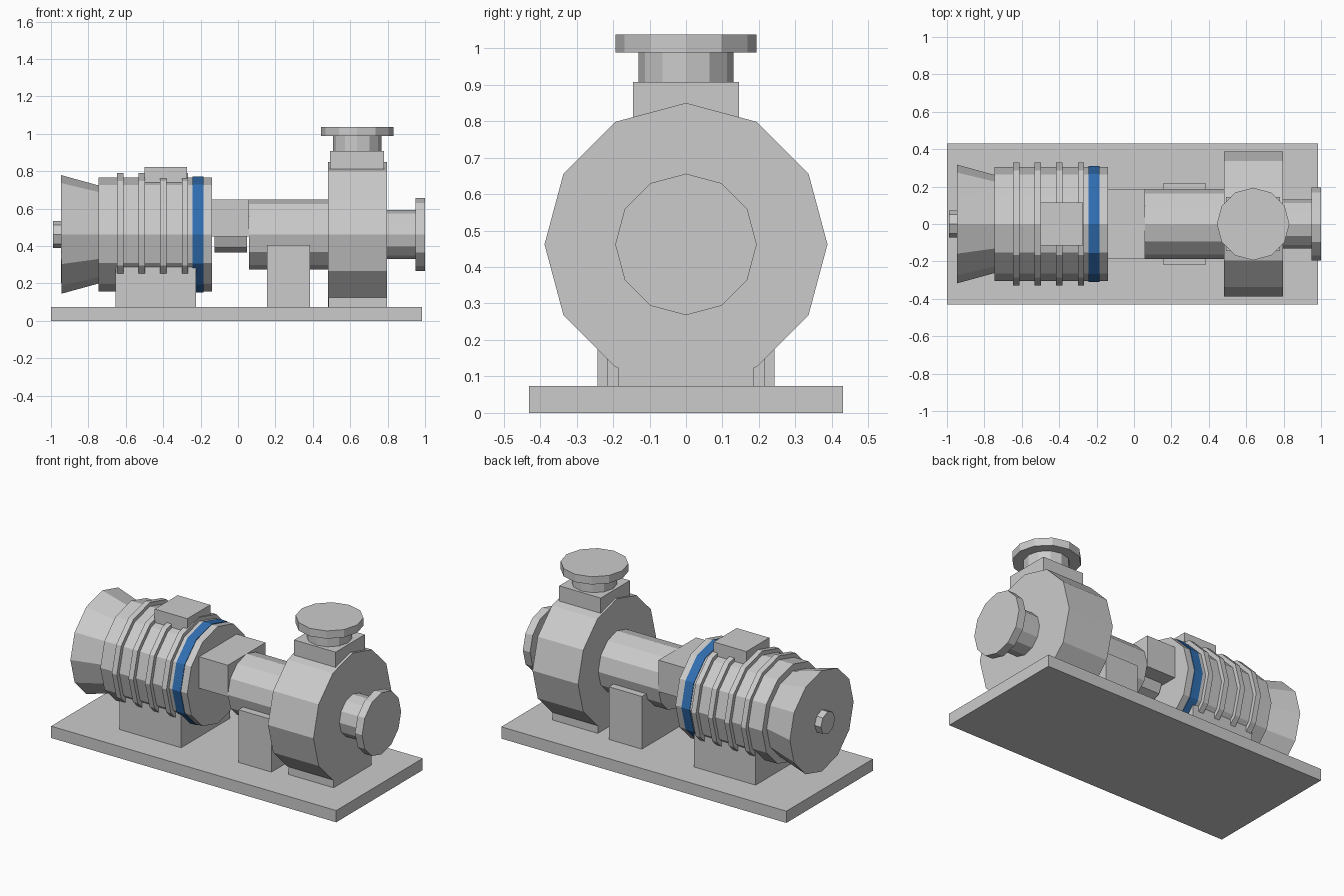
import bpy
import bmesh
from math import pi
from mathutils import Matrix

if "Cube" in bpy.data.objects:
    bpy.data.objects.remove(bpy.data.objects["Cube"])

AXIS_Z = 0.462  # height of the shaft line


def finish(bm, name):
    bmesh.ops.recalc_face_normals(bm, faces=bm.faces)
    mesh = bpy.data.meshes.new(name)
    bm.to_mesh(mesh)
    bm.free()
    obj = bpy.data.objects.new(name, mesh)
    bpy.context.collection.objects.link(obj)
    return obj


def box(name, x0, x1, half_y, z0, z1):
    bm = bmesh.new()
    bmesh.ops.create_cube(bm, size=1)
    m = Matrix.Translation(((x0 + x1) / 2, 0, (z0 + z1) / 2)) @ Matrix.Diagonal((x1 - x0, 2 * half_y, z1 - z0, 1))
    bm.transform(m)
    return finish(bm, name)


def drum(name, x0, x1, r0, r1=None, sides=12):
    """Faceted cylinder or cone lying along the shaft line."""
    bm = bmesh.new()
    bmesh.ops.create_cone(bm, cap_ends=True, segments=sides, radius1=r0,
                          radius2=r0 if r1 is None else r1, depth=x1 - x0)
    bm.transform(Matrix.Translation(((x0 + x1) / 2, 0, AXIS_Z)) @ Matrix.Rotation(pi / 2, 4, 'Y'))
    return finish(bm, name)


def post(name, x, z0, z1, r, sides=12):
    """Faceted upright cylinder."""
    bm = bmesh.new()
    bmesh.ops.create_cone(bm, cap_ends=True, segments=sides, radius1=r, radius2=r, depth=z1 - z0)
    bm.transform(Matrix.Translation((x, 0, (z0 + z1) / 2)))
    return finish(bm, name)


# Base and supports
box("base_plate", -1.0, 0.985, 0.43, 0, 0.074)
box("motor_pedestal", -0.655, -0.225, 0.243, 0.074, 0.29)
box("bearing_support", 0.155, 0.385, 0.217, 0.074, 0.405)
box("casing_foot", 0.483, 0.797, 0.187, 0.074, 0.125)

# Motor
drum("motor_body", -0.745, -0.14, 0.305)
for i in range(4):
    x = -0.63 + i * 0.1155
    drum(f"cooling_rib_{i + 1}", x - 0.017, x + 0.017, 0.33)
band = drum("motor_band", -0.242, -0.184, 0.309)
blue = bpy.data.materials.new("blue_paint")
blue.diffuse_color = (0.03, 0.16, 0.45, 1)
blue.use_nodes = True
blue.node_tree.nodes["Principled BSDF"].inputs["Base Color"].default_value = blue.diffuse_color
band.data.materials.append(blue)
drum("fan_cowl", -0.945, -0.745, 0.317, 0.262)
drum("rear_shaft_cap", -0.988, -0.945, 0.071, sides=8)
box("terminal_box", -0.5, -0.273, 0.114, 0.74, 0.824)

# Coupling and bearing housing
drum("shaft_coupling", -0.125, 0.047, 0.097, sides=8)
box("coupling_guard", -0.14, 0.06, 0.187, 0.45, 0.648)
drum("bearing_housing", 0.06, 0.48, 0.187)

# Pump casing with inlet and outlet
drum("pump_casing", 0.48, 0.797, 0.388)
drum("inlet_neck", 0.797, 0.95, 0.13)
drum("inlet_flange", 0.95, 1.0, 0.194)
box("outlet_block", 0.492, 0.781, 0.145, 0.81, 0.907)
post("outlet_neck", 0.637, 0.907, 0.988, 0.13)
post("outlet_flange", 0.637, 0.988, 1.037, 0.194)
